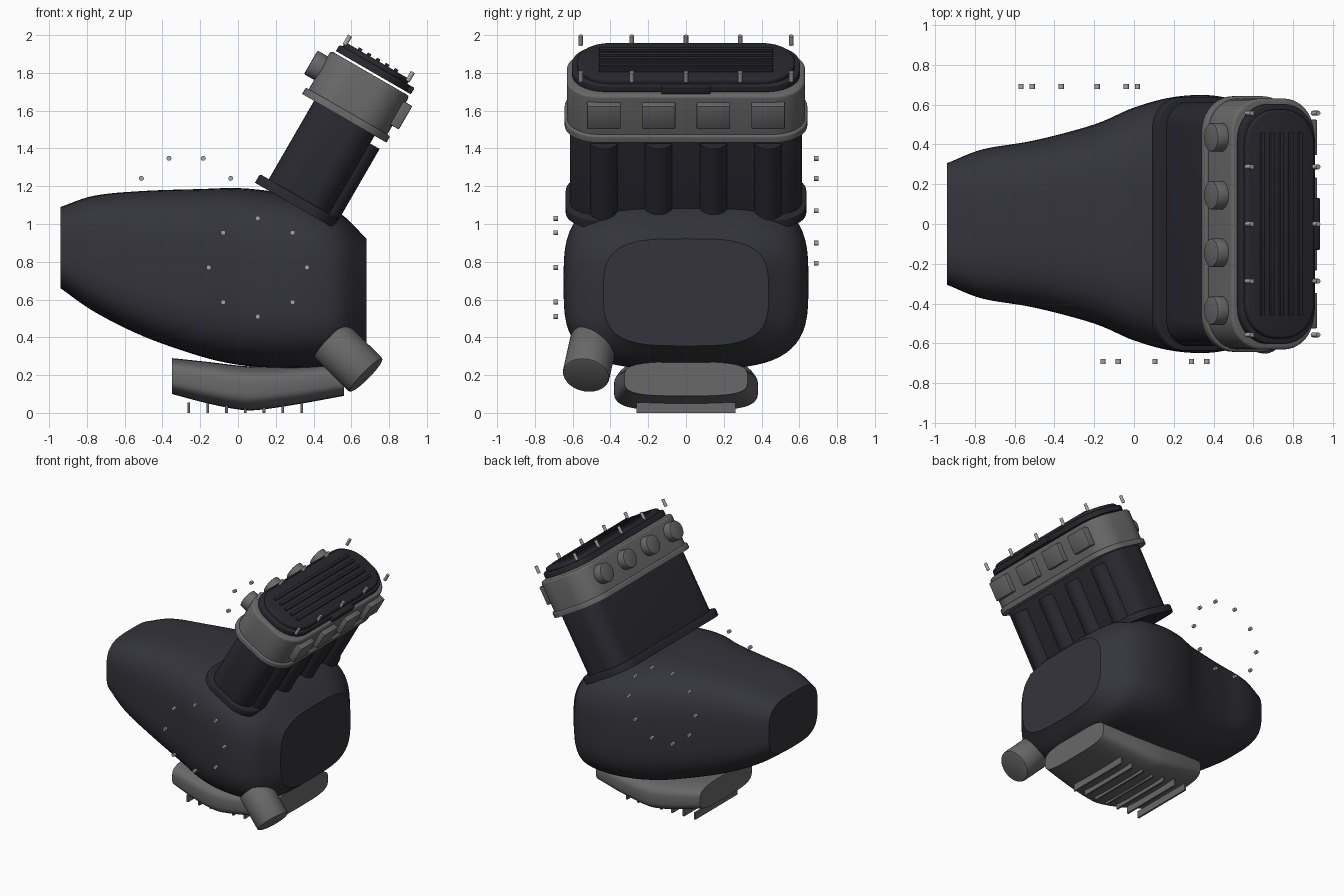
import bpy, bmesh, math
from mathutils import Matrix, Vector

if "Cube" in bpy.data.objects:
    bpy.data.objects.remove(bpy.data.objects["Cube"])


def material(name, col):
    m = bpy.data.materials.new(name)
    m.diffuse_color = (*col, 1)
    m.use_nodes = True
    m.node_tree.nodes["Principled BSDF"].inputs["Base Color"].default_value = m.diffuse_color
    return m


CASE = material("dark_case", (0.034, 0.034, 0.044))
BLACK = material("black_metal", (0.022, 0.021, 0.028))
GREY = material("grey_metal", (0.14, 0.14, 0.14))
STEEL = material("bright_steel", (0.38, 0.38, 0.38))

# Tilted frame of the cylinder bank: local x across, y along, z up the bank
TILT = math.radians(30)
BANK = Matrix.Rotation(TILT, 4, 'Y') @ Matrix.Translation((-0.2925, 0, 0))


def finish(name, bm, mat, matrix=None, angle=35):
    bmesh.ops.recalc_face_normals(bm, faces=bm.faces)
    if matrix is not None:
        bm.transform(matrix)
    me = bpy.data.meshes.new(name)
    bm.to_mesh(me)
    bm.free()
    me.materials.append(mat)
    for p in me.polygons:
        p.use_smooth = True
    me.set_sharp_from_angle(angle=math.radians(angle))
    ob = bpy.data.objects.new(name, me)
    bpy.context.collection.objects.link(ob)
    return ob


def bridge(bm, rings):
    """Skin a list of closed rings and cap both ends."""
    vs = [[bm.verts.new(p) for p in r] for r in rings]
    n = len(vs[0])
    for a, b in zip(vs, vs[1:]):
        for i in range(n):
            j = (i + 1) % n
            bm.faces.new((a[i], a[j], b[j], b[i]))
    bm.faces.new(vs[0])
    bm.faces.new(vs[-1])


def smooth_stations(st, steps=6):
    """Catmull-Rom interpolation of cross-section stations."""
    pts = [Vector(s) for s in st]
    pts = [2 * pts[0] - pts[1]] + pts + [2 * pts[-1] - pts[-2]]
    out = []
    for i in range(1, len(pts) - 2):
        a, b, c, d = pts[i - 1:i + 3]
        for k in range(steps):
            t = k / steps
            out.append(0.5 * (2 * b + (c - a) * t + (2 * a - 5 * b + 4 * c - d) * t * t
                              + (3 * b - a - 3 * c + d) * t ** 3))
    return out + [pts[-2]]


def loft(name, stations, power, mat):
    """Superellipse sections along x; station = x, half width, bottom, top."""
    rings = []
    for x, hy, zb, zt in smooth_stations(stations):
        ring = []
        for i in range(64):
            a = 2 * math.pi * i / 64
            c, s = math.cos(a), math.sin(a)
            ring.append((x, hy * math.copysign(abs(c) ** (2 / power), c),
                         (zb + zt) / 2 + (zt - zb) / 2 * math.copysign(abs(s) ** (2 / power), s)))
        rings.append(ring)
    bm = bmesh.new()
    bridge(bm, rings)
    return finish(name, bm, mat)


def outline(hx, hy, r, z, seg=10):
    pts = []
    for q, (sx, sy) in enumerate(((1, 1), (-1, 1), (-1, -1), (1, -1))):
        for k in range(seg + 1):
            a = math.pi / 2 * (q + k / seg)
            pts.append((sx * (hx - r) + r * math.cos(a), sy * (hy - r) + r * math.sin(a), z))
    return pts


def slab(name, hx, hy, r, z0, z1, mat, bev=0.01):
    """Rounded rectangle on the bank, with a softened top rim."""
    rings = [outline(hx, hy, r, z0), outline(hx, hy, r, z1 - bev)]
    for k in (1, 2, 3):
        a = k * math.pi / 6
        d = bev * (1 - math.cos(a))
        rings.append(outline(hx - d, hy - d, r - d, z1 - bev + bev * math.sin(a)))
    bm = bmesh.new()
    bridge(bm, rings)
    return finish(name, bm, mat, BANK)


def box(name, lo, hi, mat, matrix=None, bev=0.0):
    lo, hi = Vector(lo), Vector(hi)
    bm = bmesh.new()
    bmesh.ops.create_cube(bm, size=1, matrix=Matrix.Translation((lo + hi) / 2)
                          @ Matrix.Diagonal((*(hi - lo), 1)))
    if bev:
        bmesh.ops.bevel(bm, geom=bm.edges[:], offset=bev, segments=2, affect='EDGES', profile=0.5)
    return finish(name, bm, mat, matrix)


def rod(name, p0, p1, r, mat, matrix=None, seg=32, bev=0.0):
    p0, p1 = Vector(p0), Vector(p1)
    axis = p1 - p0
    bm = bmesh.new()
    bmesh.ops.create_cone(bm, cap_ends=True, segments=seg, radius1=r, radius2=r, depth=axis.length)
    if bev:
        rim = [e for e in bm.edges if abs(e.verts[0].co.z - e.verts[1].co.z) < 1e-5]
        bmesh.ops.bevel(bm, geom=rim, offset=bev, segments=2, affect='EDGES', profile=0.5)
    bm.transform(Matrix.Translation((p0 + p1) / 2) @ axis.to_track_quat('Z', 'Y').to_matrix().to_4x4())
    return finish(name, bm, mat, matrix)


# Crankcase and oil pan
loft("crankcase", [(-.94, .305, .66, 1.09), (-.76, .375, .535, 1.15), (-.5, .42, .405, 1.175),
                   (-.2, .50, .30, 1.185), (0, .585, .255, 1.19), (.2, .638, .235, 1.17),
                   (.4, .645, .235, 1.13), (.55, .595, .262, 1.05), (.68, .437, .355, .922)], 3.4, CASE)
loft("oil_pan", [(-.35, .325, .10, .29), (-.16, .36, .05, .27), (.01, .378, .017, .25),
                 (.12, .38, .017, .245), (.33, .36, .048, .25), (.56, .327, .09, .27)], 3.6, GREY)
for i in range(7):
    x = -.26 + i * .0995
    box("pan_fin", (x - .007, -.262, 0), (x + .007, .262, .055), GREY)

# Oil filter
rod("oil_filter", (.49, -.488, .385), (.68, -.53, .197), .125, GREY, seg=48, bev=.012)

# Cylinder block with base flange and front ribs
slab("base_flange", .239, .637, .16, 1.10, 1.153, BLACK)
slab("cylinder_block", .185, .614, .13, 1.14, 1.65, BLACK)
CYL = (-.435, -.145, .145, .435)
for y in CYL:
    rod("cylinder_rib", (.17, y, 1.15), (.17, y, 1.585), .073, BLACK, BANK)

# Cylinder head with intake bosses and exhaust ports
slab("head_lip", .258, .642, .18, 1.632, 1.672, GREY)
slab("cylinder_head", .24, .63, .17, 1.66, 1.906, GREY, .015)
for y in CYL:
    rod("intake_boss", (-.20, y, 1.80), (-.302, y, 1.80), .072, GREY, BANK, bev=.008)
    box("exhaust_port", (.2, y - .089, 1.725), (.28, y + .089, 1.868), GREY, BANK, .007)

# Valve cover with slats, tab and bolts
slab("cover_base", .216, .603, .18, 1.918, 1.957, BLACK)
slab("cover_top", .198, .575, .175, 1.95, 1.984, BLACK, .015)
for i in range(5):
    u = (i - 2) * .055
    box("cover_slat", (u - .011, -.46, 1.975), (u + .011, .46, 1.997), BLACK, BANK, .003)
box("cover_tab", (.19, -.13, 1.918), (.242, .13, 1.957), BLACK, BANK, .004)
for u in (-.192, .192):
    for y in (-.557, -.287, 0, .287, .557):
        rod("cover_bolt", (u, y, 1.97), (u, y, 2.026), .012, STEEL, BANK, 12)


# Side cover bolt circles
def bolt_circle(name, cx, cz, r, n, y):
    for i in range(n):
        a = 2 * math.pi * i / n
        x, z = cx + r * math.cos(a), cz + r * math.sin(a)
        rod(name, (x, y - .012, z), (x, y + .012, z), .013, STEEL, seg=12)


bolt_circle("right_side_bolt", .105, .77, .26, 8, -.69)
bolt_circle("left_side_bolt", -.275, 1.07, .292, 10, .69)
